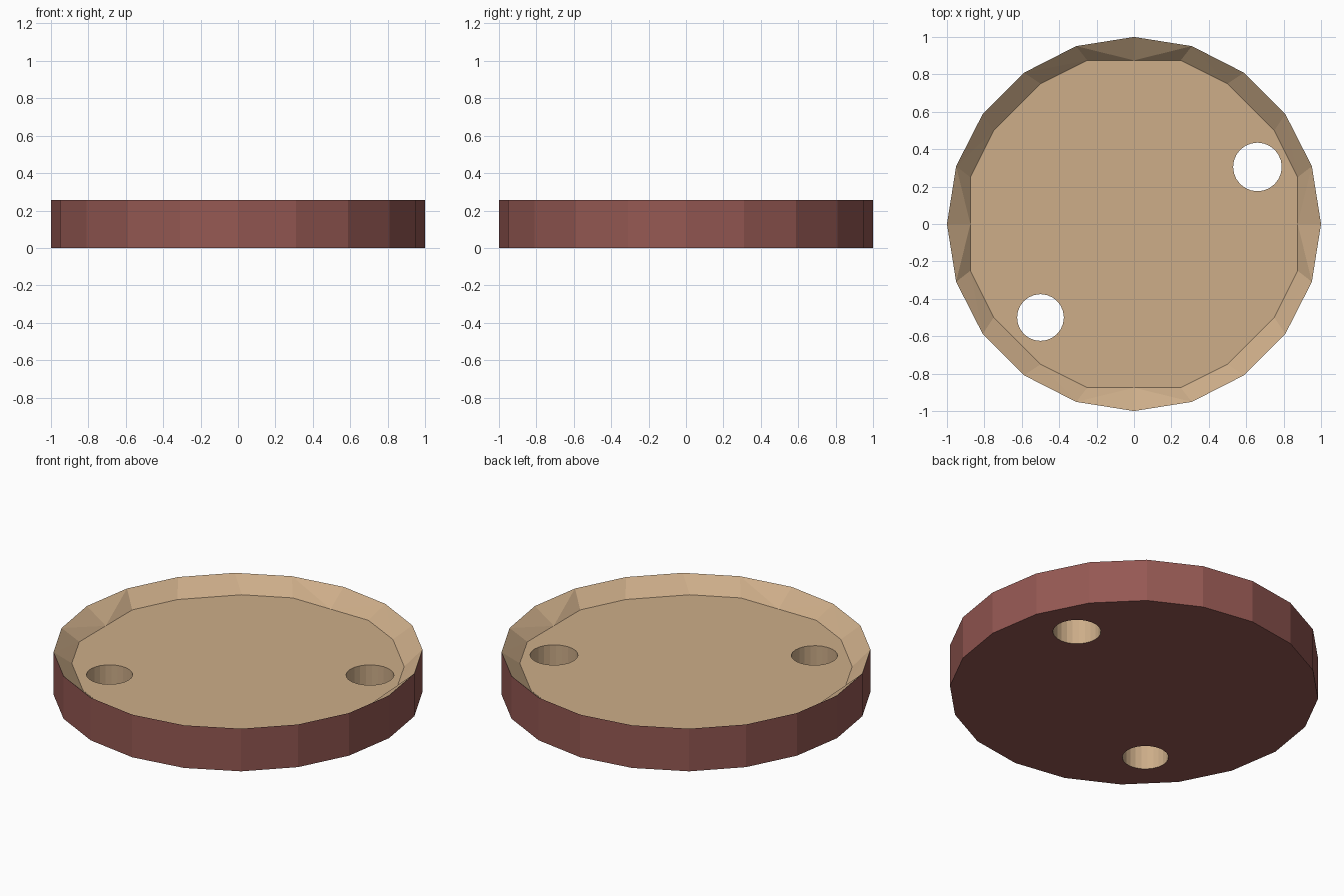
import bpy, bmesh, math

if "Cube" in bpy.data.objects:
    bpy.data.objects.remove(bpy.data.objects["Cube"])

H, FLOOR = 0.255, 0.17          # rim height, recessed floor height
N = 20                          # sides of the outer wall


def material(name, rgb):
    m = bpy.data.materials.new(name)
    m.diffuse_color = (*rgb, 1)
    m.use_nodes = True
    m.node_tree.nodes["Principled BSDF"].inputs["Base Color"].default_value = m.diffuse_color
    return m


def circle(cx, cy, r, n):
    return [(cx + r * math.cos(2 * math.pi * i / n),
             cy + r * math.sin(2 * math.pi * i / n)) for i in range(n)]


bm = bmesh.new()


def ring(points, z):
    return [bm.verts.new((x, y, z)) for x, y in points]


def face(verts, mat):
    bm.faces.new(verts).material_index = mat


def walls(low, high, mat):
    n = len(low)
    for i in range(n):
        j = (i + 1) % n
        face((low[i], low[j], high[j], high[i]), mat)


def fill(loops, mat, up):
    """Flat sheet bounded by the first loop, pierced by the others."""
    edges = []
    for loop in loops:
        for a, b in zip(loop, loop[1:] + loop[:1]):
            edges.append(bm.edges.get((a, b)) or bm.edges.new((a, b)))
    out = bmesh.ops.triangle_fill(bm, edges=edges, use_beauty=True, normal=(0, 0, up))
    for f in out["geom"]:
        if isinstance(f, bmesh.types.BMFace):
            f.material_index = mat
            f.normal_update()
            if f.normal.z * up < 0:
                f.normal_flip()


RED, TAN = 0, 1

# Outer wall
outer = circle(0, 0, 1, N)
bottom, rim = ring(outer, 0), ring(outer, H)
walls(bottom, rim, RED)

# Sloped lip from the rim to the stepped outline of the floor
quarter = [(0.875, 0), (0.875, 0.25), (0.75, 0.5), (0.5, 0.75), (0.25, 0.875)]
inner = []
for k in range(4):
    for x, y in quarter:
        for _ in range(k):
            x, y = -y, x
        inner.append((x, y))
floor = ring(inner, FLOOR)
for i in range(N):
    j = (i + 1) % N
    if i % 5 == 4:              # diagonals fan out from the axis points
        face((rim[i], rim[j], floor[j]), TAN)
        face((rim[i], floor[j], floor[i]), TAN)
    else:
        face((rim[i], rim[j], floor[i]), TAN)
        face((rim[j], floor[j], floor[i]), TAN)

# Two through holes
tops, lows = [], []
for cx, cy, r in ((0.66, 0.305, 0.13), (-0.5, -0.5, 0.125)):
    pts = circle(cx, cy, r, 24)
    tops.append(ring(pts, FLOOR))
    lows.append(ring(pts, 0))
    walls(tops[-1], lows[-1], TAN)

# Floor and underside
fill([floor] + tops, TAN, 1)
fill([bottom] + lows, RED, -1)

mesh = bpy.data.meshes.new("round_tray")
bm.to_mesh(mesh)
bm.free()
mesh.materials.append(material("dull red", (0.30, 0.098, 0.086)))
mesh.materials.append(material("tan", (0.61, 0.42, 0.25)))
bpy.context.collection.objects.link(bpy.data.objects.new("round_tray", mesh))
